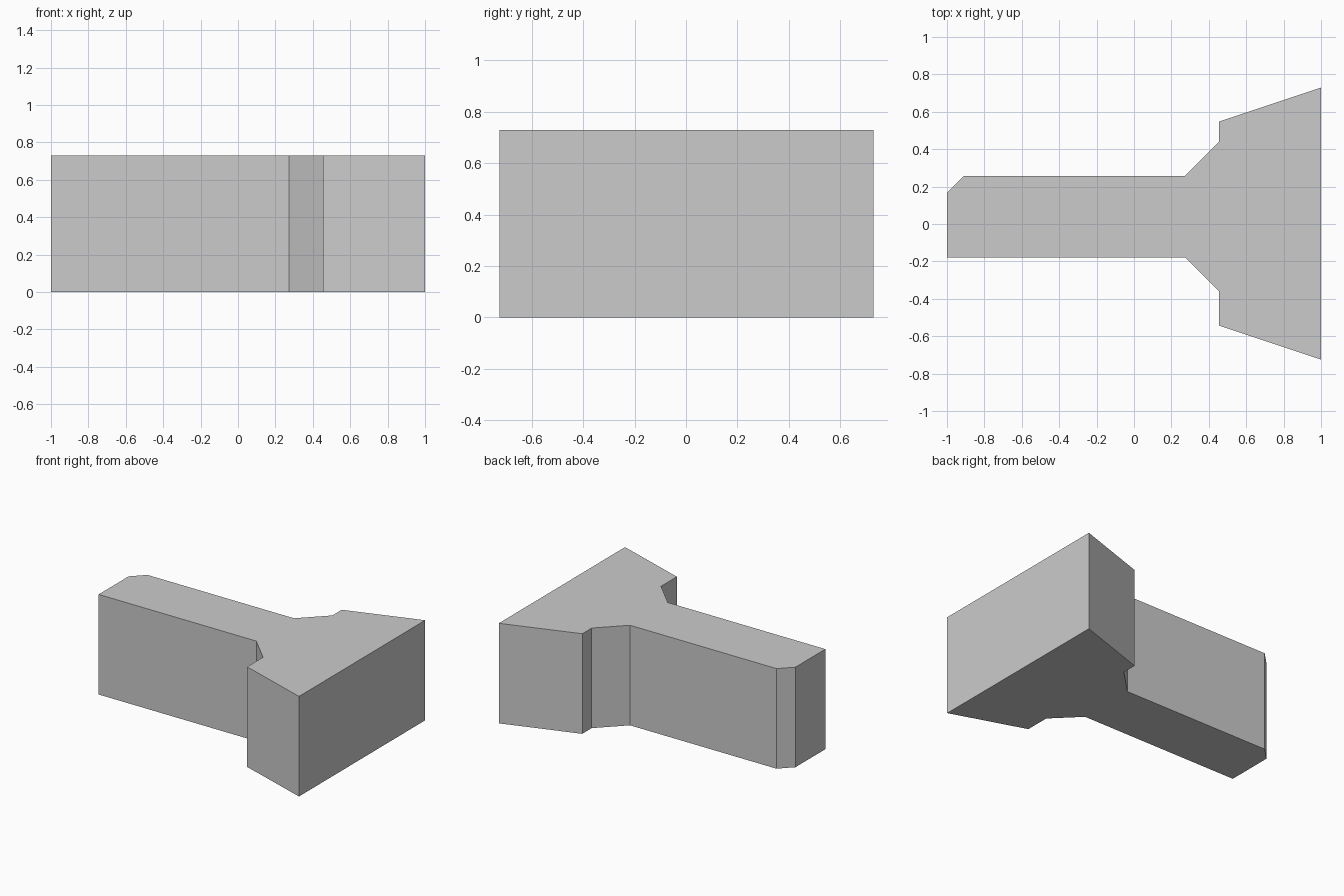
import bpy
import bmesh

HEIGHT = 0.73

# Remove the default cube
cube = bpy.data.objects.get("Cube")
if cube:
    bpy.data.objects.remove(cube, do_unlink=True)


def make_material(name, colour):
    mat = bpy.data.materials.new(name)
    mat.use_nodes = True
    mat.diffuse_color = colour
    mat.node_tree.nodes["Principled BSDF"].inputs["Base Color"].default_value = colour
    return mat


def extrude_profile(name, outline, height, mat):
    """Raise a closed outline into a flat-sided solid standing on the floor."""
    bm = bmesh.new()
    base = bm.faces.new([bm.verts.new((x, y, 0)) for x, y in outline])
    raised = bmesh.ops.extrude_face_region(bm, geom=[base], use_keep_orig=True)
    top = [v for v in raised["geom"] if isinstance(v, bmesh.types.BMVert)]
    bmesh.ops.translate(bm, verts=top, vec=(0, 0, height))
    bmesh.ops.recalc_face_normals(bm, faces=bm.faces)
    mesh = bpy.data.meshes.new(name)
    bm.to_mesh(mesh)
    bm.free()
    mesh.materials.append(mat)
    obj = bpy.data.objects.new(name, mesh)
    bpy.context.collection.objects.link(obj)
    return obj


grey = make_material("plain grey", (0.6, 0.6, 0.6, 1))

# Stem with one clipped corner, sloped shoulders and a flared head
outline = [
    (-1, -0.178), (0.272, -0.178),
    (0.454, -0.36), (0.454, -0.543),
    (1, -0.725), (1, 0.729),
    (0.454, 0.547), (0.454, 0.438),
    (0.272, 0.257), (-0.91, 0.257), (-1, 0.167),
]
extrude_profile("flared_block", outline, HEIGHT, grey)
